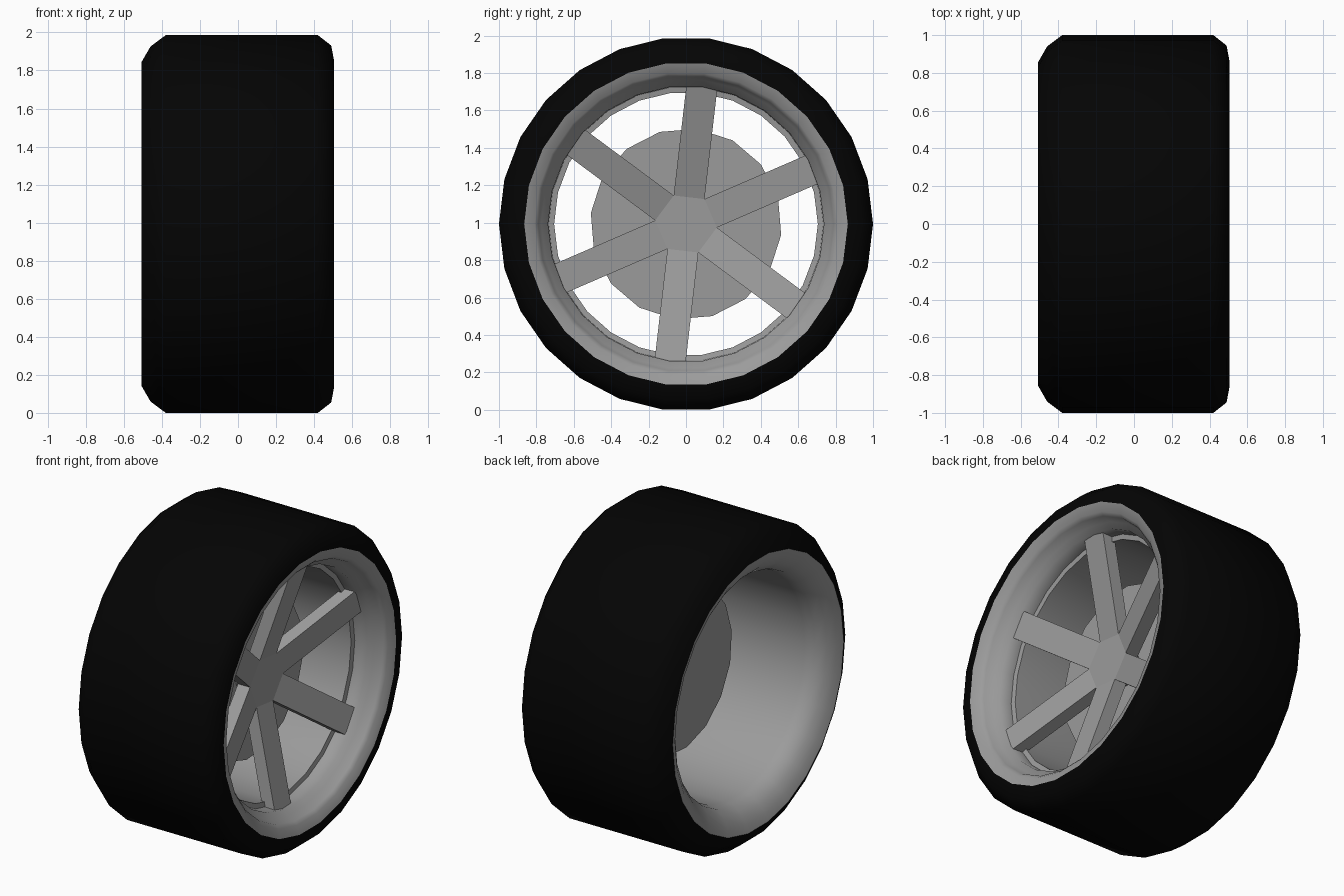
import bpy, bmesh, math
from mathutils import Vector

if "Cube" in bpy.data.objects:
    bpy.data.objects.remove(bpy.data.objects["Cube"])

CZ = 0.993          # axle height
SIDES = 26
TILT = math.radians(-6.6)   # rotation of the spoke set


def material(name, v):
    m = bpy.data.materials.new(name)
    m.diffuse_color = (v, v, v, 1)
    m.use_nodes = True
    m.node_tree.nodes["Principled BSDF"].inputs["Base Color"].default_value = m.diffuse_color
    return m


rubber = material("black rubber", 0.0012)
metal = material("grey metal", 0.33)


def polar(x, r, t):
    return Vector((x, r * math.cos(t), CZ + r * math.sin(t)))


def finish(bm, name, mat, smooth=None, recalc=True):
    if recalc:
        bmesh.ops.recalc_face_normals(bm, faces=bm.faces)
    me = bpy.data.meshes.new(name)
    bm.to_mesh(me)
    bm.free()
    me.materials.append(mat)
    ob = bpy.data.objects.new(name, me)
    bpy.context.collection.objects.link(ob)
    if smooth:
        bpy.ops.object.select_all(action='DESELECT')
        ob.select_set(True)
        bpy.context.view_layer.objects.active = ob
        bpy.ops.object.shade_smooth_by_angle(angle=math.radians(smooth))
    return ob


def lathe(name, profile, mat, n=SIDES, start=0.0, caps=False, smooth=None, inward=False):
    """Spin an (x, radius) profile around the axle."""
    bm = bmesh.new()
    rings = [[bm.verts.new(polar(x, r, start + 2 * math.pi * i / n)) for i in range(n)]
             for x, r in profile]
    for a, b in zip(rings, rings[1:]):
        for i in range(n):
            j = (i + 1) % n
            bm.faces.new((a[i], a[j], b[j], b[i]))
    if caps:
        bm.faces.new(rings[0])
        bm.faces.new(rings[-1])
    else:
        # orient by the radial normal on the widest band
        bm.normal_update()
        f = max(bm.faces, key=lambda f: f.calc_area())
        c = f.calc_center_median() - Vector((0, 0, CZ))
        out = f.normal.y * c.y + f.normal.z * c.z > 0
        if out == inward:
            bmesh.ops.reverse_faces(bm, faces=bm.faces)
    return finish(bm, name, mat, smooth, recalc=caps)


# Tyre
lathe("tyre", [(-0.507, 0.858), (-0.46, 0.94), (-0.38, 1.0), (0.42, 1.0),
               (0.49, 0.945), (0.505, 0.865)], rubber, smooth=60)

# Rim barrel: flared back, narrow tube, stepped front lip
lathe("rim", [(-0.507, 0.858), (-0.49, 0.81), (-0.455, 0.76), (-0.405, 0.715),
              (-0.34, 0.705), (0.30, 0.705), (0.305, 0.735), (0.39, 0.738),
              (0.41, 0.775), (0.465, 0.79), (0.485, 0.81), (0.505, 0.865)],
      metal, smooth=75, inward=True)

# Brake disc
lathe("brake_disc", [(0.035, 0.512), (0.10, 0.512)], metal, n=16, start=TILT, caps=True)

# Recessed hexagonal hub
HUB_R, HUB_X, TIP_X, TIP_R, DEPTH = 0.166, 0.20, 0.375, 0.738, 0.085
lathe("hub", [(0.10, HUB_R), (HUB_X, HUB_R)], metal, n=6, start=TILT, caps=True)

# Six spokes, dished from the hub out to the rim ledge
for k in range(6):
    t = TILT + math.radians(30 + 60 * k)
    along = Vector((0, math.cos(t), math.sin(t)))
    side = Vector((0, -math.sin(t), math.cos(t))) * HUB_R / 2
    bm = bmesh.new()
    ends = []
    for r, x in ((HUB_R * math.cos(math.pi / 6), HUB_X), (TIP_R, TIP_X)):
        c = Vector((x, 0, CZ)) + along * r
        back = Vector((-DEPTH, 0, 0))
        ends.append([bm.verts.new(p) for p in
                     (c - side, c + side, c + side + back, c - side + back)])
    a, b = ends
    bm.faces.new(a)
    bm.faces.new(b)
    for i in range(4):
        j = (i + 1) % 4
        bm.faces.new((a[i], a[j], b[j], b[i]))
    finish(bm, f"spoke_{k + 1}", metal)
